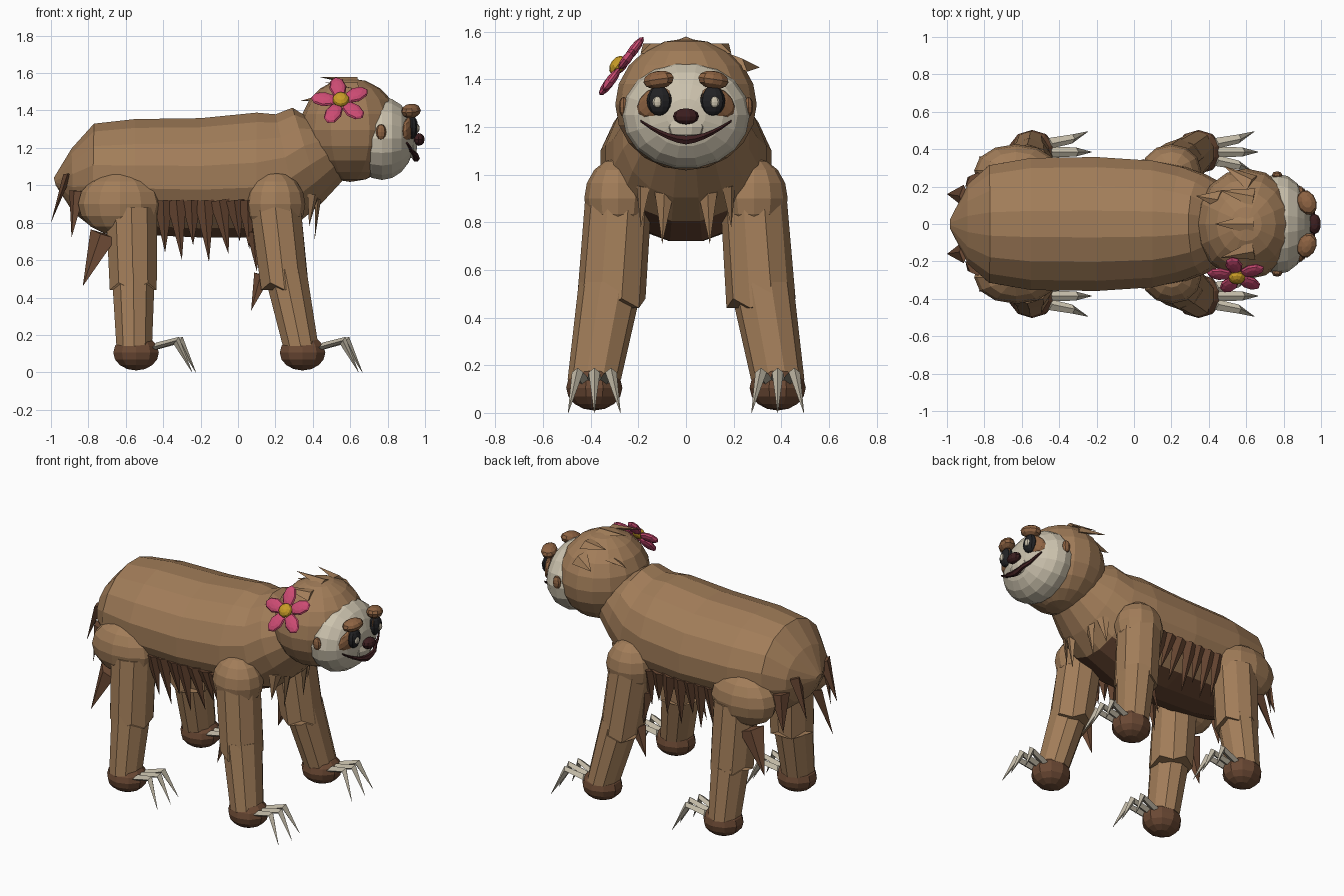
import bpy, bmesh, math
from mathutils import Vector, Matrix

if "Cube" in bpy.data.objects:
    bpy.data.objects.remove(bpy.data.objects["Cube"])


def material(name, rgb):
    m = bpy.data.materials.new(name)
    m.diffuse_color = (*rgb, 1)
    m.use_nodes = True
    m.node_tree.nodes["Principled BSDF"].inputs["Base Color"].default_value = m.diffuse_color
    return m


FUR = material("tan fur", (0.36, 0.205, 0.1))
DARK = material("dark brown fur", (0.15, 0.068, 0.035))
BROW = material("russet fur", (0.27, 0.125, 0.055))
CREAM = material("cream face", (0.6, 0.54, 0.42))
CLAW = material("claw ivory", (0.52, 0.47, 0.37))
PINK = material("petal pink", (0.6, 0.07, 0.17))
GOLD = material("flower gold", (0.58, 0.33, 0.02))
MAROON = material("nose maroon", (0.045, 0.013, 0.014))
BLACK = material("eye black", (0.016, 0.016, 0.018))


def finish(bm, name, *mats):
    bmesh.ops.recalc_face_normals(bm, faces=bm.faces)
    me = bpy.data.meshes.new(name)
    bm.to_mesh(me)
    bm.free()
    ob = bpy.data.objects.new(name, me)
    bpy.context.collection.objects.link(ob)
    for m in mats:
        me.materials.append(m)
    return ob


def ball(bm, c, r, u=12, v=8, rot=Matrix()):
    mat = Matrix.Translation(c) @ rot.to_4x4() @ Matrix.Diagonal((*r, 1))
    bmesh.ops.create_uvsphere(bm, u_segments=u, v_segments=v, radius=1, matrix=mat)


def loft(bm, rings):
    """Skin a list of equally long point rings and cap both ends."""
    vs = [[bm.verts.new(p) for p in ring] for ring in rings]
    n = len(vs[0])
    for a, b in zip(vs, vs[1:]):
        for i in range(n):
            j = (i + 1) % n
            bm.faces.new((a[i], a[j], b[j], b[i]))
    bm.faces.new(vs[0])
    bm.faces.new(vs[-1])


def limb(bm, sections, n=10, jag=0.0):
    """Tube of horizontal ellipses (x, y, z, rx, ry), last ring optionally ragged."""
    rings = []
    for k, (x, y, z, rx, ry) in enumerate(sections):
        drop = jag if k == len(sections) - 1 else 0
        rings.append([(x + rx * math.cos(math.tau * (i + .5) / n),
                       y + ry * math.sin(math.tau * (i + .5) / n),
                       z - drop * (i % 2)) for i in range(n)])
    loft(bm, rings)


def spike(bm, base, tip, r, out, flat=0.4):
    """Flattened four-sided tuft of fur."""
    base, tip, out = Vector(base), Vector(tip), Vector(out).normalized()
    side = (tip - base).cross(out).normalized()
    ring = [bm.verts.new(base + o) for o in
            (side * r, out * r * flat, -side * r, -out * r * flat)]
    t = bm.verts.new(tip)
    bm.faces.new(ring)
    for i in range(4):
        bm.faces.new((ring[i], ring[(i + 1) % 4], t))


# Body: tilted elliptical rings (top x, top z, bottom x, bottom z, half width)
body = [(-.985, 1.04, -.975, 1.0, .03), (-.89, 1.2, -.88, .85, .22),
        (-.77, 1.335, -.78, .77, .32), (-.55, 1.36, -.55, .73, .36),
        (-.2, 1.365, -.2, .715, .365), (.1, 1.395, .1, .715, .345),
        (.2, 1.385, .33, .8, .31), (.29, 1.42, .45, .9, .27),
        (.35, 1.38, .56, 1.02, .22)]
N = 16
rings = []
for xt, zt, xb, zb, w in body:
    ring = []
    for i in range(N):
        a = math.tau * (i + .5) / N
        t = (1 + math.cos(a)) / 2
        ring.append((xb + (xt - xb) * t, w * math.sin(a), zb + (zt - zb) * t))
    rings.append(ring)
bm = bmesh.new()
loft(bm, rings)
ob = finish(bm, "body", FUR, DARK)
for p in ob.data.polygons:          # darker belly
    if p.normal.z < -0.8:
        p.material_index = 1

# Head and face mask
bm = bmesh.new()
ball(bm, (.6, 0, 1.295), (.27, .297, .277), 16, 10)
finish(bm, "head", FUR)
MC, MR = Vector((.77, 0, 1.25)), Vector((.175, .268, .225))
TO_X = Matrix.Rotation(math.pi / 2, 3, 'Y')
bm = bmesh.new()
ball(bm, MC, (MR.z, MR.y, MR.x), 18, 10, TO_X)
ball(bm, (.91, 0, 1.2), (.05, .085, .06), 10, 6)
finish(bm, "face_mask", CREAM)


def face_x(y, z):
    return MC.x + MR.x * math.sqrt(max(0, 1 - (y / MR.y) ** 2 - ((z - MC.z) / MR.z) ** 2))


# Eyes, eye patches, brows and ears
eyes, glints, patches, brows, ears = (bmesh.new() for _ in range(5))
for s in (-1, 1):
    x = face_x(.11, 1.31)
    tilt = Matrix.Rotation(-s * .6, 3, 'X')
    yaw = Matrix.Rotation(s * .4, 3, 'Z')
    ball(patches, (face_x(.135, 1.305) - .002, s * .135, 1.305), (.022, .085, .055), 10, 6, yaw @ tilt)
    ball(eyes, (x + .008, s * .112, 1.31), (.034, .053, .062), 10, 8)
    ball(glints, (x + .036, s * .12, 1.305), (.012, .02, .024), 8, 6)
    ball(brows, (.925, s * .115, 1.398), (.05, .07, .038), 10, 6, yaw @ Matrix.Rotation(-s * .15, 3, 'X'))
    ball(ears, (.765, s * .262, 1.285), (.028, .02, .042), 8, 6)
finish(patches, "eye_patches", BROW)
finish(eyes, "eyes", BLACK)
finish(glints, "eye_glints", CREAM)
finish(brows, "brows", BROW)
finish(ears, "ears", BROW)

# Nose and smiling mouth
bm = bmesh.new()
ball(bm, (.965, 0, 1.245), (.035, .055, .034), 10, 6)
finish(bm, "nose", MAROON)
bm = bmesh.new()
rings = []
for k in range(11):
    y = -.19 + .038 * k
    z = 1.145 + .08 * (abs(y) / .19) ** 1.7
    r = .006 + .015 * (1 - abs(y) / .19)
    x = face_x(y, z) + .012 + (.015 if abs(y) < .08 else 0)
    rings.append([(x + r * math.cos(a), y, z + r * math.sin(a))
                  for a in (i * math.tau / 6 for i in range(6))])
loft(bm, rings)
finish(bm, "mouth", MAROON)

# Legs: (upper x, upper y, foot x, ball x, ball rx)
for label, ux, mx, fx, bx, brx in (("front", .2, .25, .345, .2, .16),
                                   ("hind", -.57, -.56, -.545, -.63, .225)):
    upper, lower, foot, claws = (bmesh.new() for _ in range(4))
    for s in (-1, 1):
        ball(upper, (bx, s * .285, .9), (brx, .142, .17), 12, 8)
        limb(upper, [(ux, s * .285, .88, .143, .14), (mx, s * .315, .48, .132, .145)], 10, .04)
        limb(lower, [(mx, s * .315, .55, .122, .135), (fx - .01, s * .385, .14, .1, .112)])
        ball(foot, (fx, s * .385, .105), (.128, .118, .095), 10, 8)
        for k in (-1, 0, 1):
            reach = .02 if k == 0 else 0
            pts = [(.09, .045, .135, .03), (.215 + reach, .07, .17, .024), (.3 + reach, .11, .0, .001)]
            loft(claws, [[(fx + dx + r * a, s * .385 + k * dy + r * b, z + r * c)
                          for a, b, c in ((0, 1, 0), (.6, 0, .8), (0, -1, 0), (-.6, 0, -.8))]
                         for dx, dy, z, r in pts])
    finish(upper, label + "_upper_legs", FUR)
    finish(lower, label + "_lower_legs", FUR)
    finish(foot, label + "_feet", DARK)
    finish(claws, label + "_claws", CLAW)

# Shaggy fringe: belly sides, rump, leg backs and chest
bm = bmesh.new()
chest = bmesh.new()
for s in (-1, 1):
    for x, tx, tz in ((-.4, -.39, .64), (-.33, -.3, .6), (-.25, -.24, .68), (-.18, -.155, .59),
                      (-.1, -.05, .63), (-.02, .01, .7), (.05, .06, .66)):
        spike(bm, (x, s * .325, .92), (tx, s * .27, tz), .055, (0, s, 0))
    spike(bm, (-.91, s * .15, 1.06), (-1.0, s * .16, .8), .06, (-1, 0, 0))
    spike(bm, (-.86, s * .24, .97), (-.89, s * .25, .72), .06, (-1, s, 0))
    spike(bm, (-.72, s * .34, .74), (-.83, s * .36, .46), .08, (-.5, s, 0))
    spike(bm, (.13, s * .32, .52), (.07, s * .32, .33), .05, (-.5, s, 0))
    spike(bm, (.09, s * .3, .75), (.1, s * .3, .54), .05, (-.5, s, 0))
    spike(chest, (.43, s * .09, .95), (.41, s * .1, .71), .045, (1, 0, -.3))
    spike(chest, (.4, s * .18, .95), (.38, s * .19, .78), .04, (1, s, 0))
finish(bm, "fur_fringe", DARK)
finish(chest, "chest_tufts", FUR)

# Head tufts swept back
bm = bmesh.new()
spike(bm, (.64, 0, 1.555), (.43, 0, 1.58), .06, (0, 0, 1))
spike(bm, (.63, .22, 1.47), (.48, .31, 1.45), .06, (0, 1, 1))
spike(bm, (.46, .13, 1.47), (.33, .15, 1.45), .05, (-1, 0, 1))
for s in (-1, 1):
    spike(bm, (.64, s * .14, 1.53), (.46, s * .18, 1.55), .055, (0, s * .4, 1))
finish(bm, "head_tufts", FUR)

# Flower beside the ear: five petals around a gold centre
U, V, W = Vector((1, 0, 0)), Vector((0, .6, .8)), Vector((0, -.8, .6))
frame = Matrix((U, V, W)).transposed()
centre = Vector((.55, -.275, 1.45))
bm = bmesh.new()
for k in range(5):
    spin = frame @ Matrix.Rotation(math.radians(100 + 72 * k), 3, 'Z')
    ball(bm, centre + spin @ Vector((.092, 0, 0)), (.07, .046, .02), 8, 6, spin)
finish(bm, "petals", PINK)
bm = bmesh.new()
ball(bm, centre + W * .015, (.045, .045, .03), 10, 6, frame)
finish(bm, "flower_centre", GOLD)
